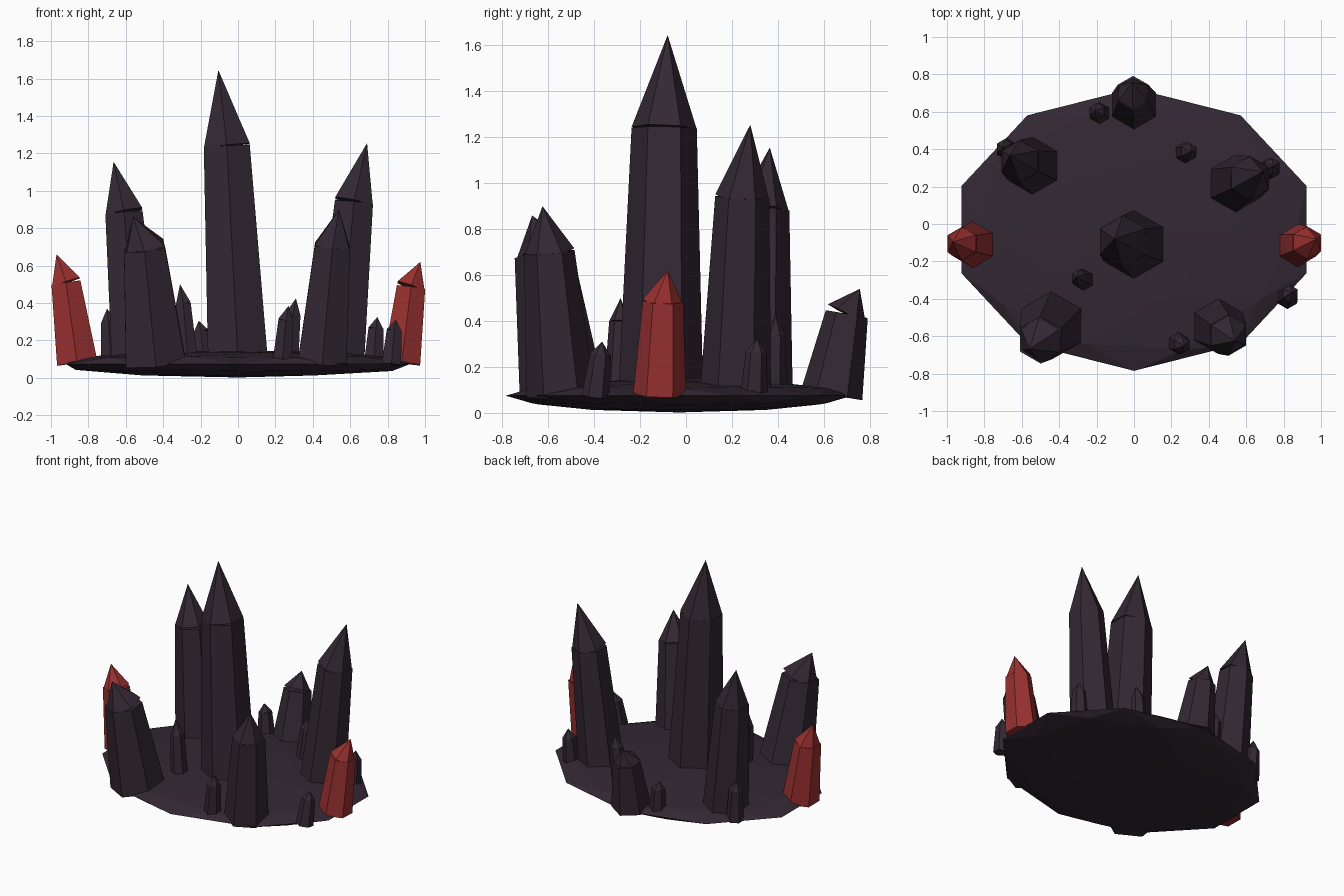
import bpy, bmesh, math
from mathutils import Vector, Matrix

cube = bpy.data.objects.get("Cube")
if cube:
    bpy.data.objects.remove(cube, do_unlink=True)


def material(name, rgb):
    m = bpy.data.materials.new(name)
    m.use_nodes = True
    color = (*rgb, 1)
    m.diffuse_color = color
    bsdf = m.node_tree.nodes["Principled BSDF"]
    bsdf.inputs["Base Color"].default_value = color
    bsdf.inputs["Roughness"].default_value = 0.8
    return m


DARK = material("dark plum stone", (0.033, 0.021, 0.033))
RED = material("red crystal", (0.32, 0.03, 0.03))


def finish(name, bm, mat):
    bmesh.ops.recalc_face_normals(bm, faces=bm.faces)
    mesh = bpy.data.meshes.new(name)
    bm.to_mesh(mesh)
    bm.free()
    mesh.materials.append(mat)
    obj = bpy.data.objects.new(name, mesh)
    bpy.context.collection.objects.link(obj)
    return obj


def ring(bm, centre, axis, radius):
    """Hexagon of vertices square to the axis."""
    turn = Vector((0, 0, 1)).rotation_difference(axis)
    verts = []
    for i in range(6):
        a = math.radians(90 + 60 * i)
        verts.append(bm.verts.new(centre + turn @ Vector((math.cos(a), math.sin(a), 0)) * radius))
    return verts


def crystal(name, mat, base, r_base, shoulder, r_top, tip):
    """Leaning tapered hexagonal shaft with a pyramid that leans a little more."""
    base, shoulder, tip = Vector(base), Vector(shoulder), Vector(tip)
    bm = bmesh.new()
    low = ring(bm, base, shoulder - base, r_base)
    high = ring(bm, shoulder, shoulder - base, r_top)
    cap = ring(bm, shoulder, tip - shoulder, r_top)
    point = bm.verts.new(tip)
    for i in range(6):
        j = (i + 1) % 6
        bm.faces.new((low[i], low[j], high[j], high[i]))
        bm.faces.new((cap[i], cap[j], point))
    for loop in (low, high, cap):
        bm.faces.new(loop)
    return finish(name, bm, mat)


# Faceted, flattened ground disc
bm = bmesh.new()
bmesh.ops.create_icosphere(bm, subdivisions=2, radius=1)
bmesh.ops.transform(bm, verts=bm.verts,
                    matrix=Matrix.Translation((0, -0.03, 0.075)) @ Matrix.Diagonal((0.97, 0.755, 0.073, 1)))
finish("ground_disc", bm, DARK)

# Large crystals
Z = 0.08
crystal("centre_crystal", DARK, (0, -0.11, Z), 0.185, (-0.06, -0.095, 1.24), 0.142, (-0.105, -0.08, 1.645))
crystal("back_left_crystal", DARK, (0.54, 0.215, Z), 0.155, (0.62, 0.245, 0.94), 0.118, (0.69, 0.28, 1.255))
crystal("back_right_crystal", DARK, (-0.54, 0.31, Z), 0.155, (-0.61, 0.335, 0.885), 0.115, (-0.665, 0.365, 1.155))
crystal("front_right_crystal", DARK, (-0.44, -0.54, Z), 0.185, (-0.5, -0.62, 0.69), 0.127, (-0.56, -0.67, 0.86))
crystal("front_left_crystal", DARK, (0.45, -0.545, Z), 0.15, (0.505, -0.595, 0.7), 0.11, (0.54, -0.625, 0.9))
crystal("back_crystal", DARK, (0, 0.635, Z), 0.135, (-0.005, 0.7, 0.43), 0.093, (-0.01, 0.757, 0.54))

# Red side crystals
crystal("right_red_crystal", RED, (-0.86, -0.11, Z), 0.125, (-0.92, -0.105, 0.51), 0.09, (-0.97, -0.095, 0.66))
crystal("left_red_crystal", RED, (0.875, -0.115, Z), 0.115, (0.925, -0.1, 0.485), 0.088, (0.975, -0.08, 0.62))

# Small crystals: foot x, foot y, tip x, tip y, height
small = [
    (-0.265, -0.3, -0.31, -0.285, 0.5),
    (-0.18, 0.59, -0.21, 0.605, 0.305),
    (0.27, 0.38, 0.31, 0.39, 0.425),
    (0.235, -0.635, 0.27, -0.65, 0.385),
    (0.82, -0.395, 0.845, -0.365, 0.31),
    (0.725, 0.295, 0.745, 0.31, 0.325),
    (-0.68, 0.4, -0.7, 0.41, 0.37),
]
for n, (x, y, tx, ty, h) in enumerate(small):
    foot, tip = Vector((x, y, 0.07)), Vector((tx, ty, h))
    shoulder = foot.lerp(tip, 0.76)
    shoulder.x -= (tx - x) * 0.15
    crystal(f"small_crystal_{n + 1}", DARK, foot, 0.06, shoulder, 0.046, tip)
